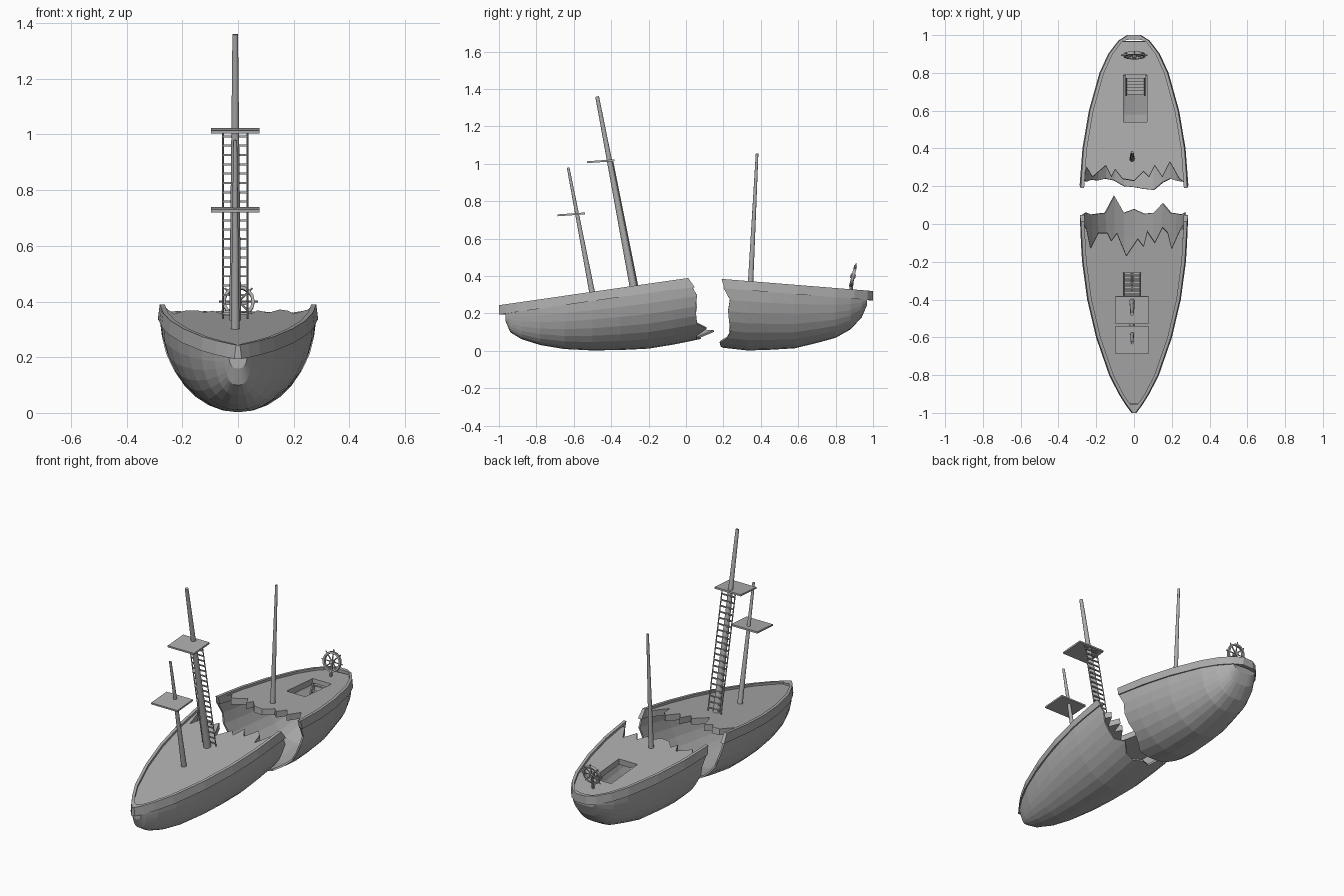
import bpy, bmesh, math
from mathutils import Vector, Matrix

cube = bpy.data.objects.get("Cube")
if cube:
    bpy.data.objects.remove(cube)

grey = bpy.data.materials.new("weathered_grey")
grey.use_nodes = True
COLOUR = (0.42, 0.42, 0.42, 1)
grey.diffuse_color = COLOUR
grey.node_tree.nodes["Principled BSDF"].inputs["Base Color"].default_value = COLOUR


def finish(name, bm, thickness=0, recalc=True):
    if recalc:
        bmesh.ops.recalc_face_normals(bm, faces=bm.faces)
    mesh = bpy.data.meshes.new(name)
    bm.to_mesh(mesh)
    bm.free()
    mesh.materials.append(grey)
    obj = bpy.data.objects.new(name, mesh)
    bpy.context.collection.objects.link(obj)
    if thickness:
        mod = obj.modifiers.new("thickness", "SOLIDIFY")
        mod.thickness = thickness
        mod.offset = -1
    return obj


def lerp(table, y):
    for (a, u), (b, v) in zip(table, table[1:]):
        if y <= b:
            return u + (v - u) * max(0, (y - a) / (b - a))
    return table[-1][1]


def pole(bm, a, b, r1, r2, sides=8):
    a, b = Vector(a), Vector(b)
    turn = (b - a).to_track_quat("Z", "Y").to_matrix().to_4x4()
    bmesh.ops.create_cone(bm, cap_ends=True, segments=sides, radius1=r1, radius2=r2,
                          depth=(b - a).length, matrix=Matrix.Translation((a + b) / 2) @ turn)


def box(bm, centre, size, tilt=0):
    bmesh.ops.create_cube(bm, size=1, matrix=Matrix.Translation(centre)
                          @ Matrix.Rotation(tilt, 4, "X") @ Matrix.Diagonal((*size, 1)))


# Half widths, keel heights and rim heights along the ship
WIDTH = [(-1, .006), (-.96, .036), (-.9, .074), (-.8, .125), (-.6, .194), (-.4, .241),
         (-.2, .268), (0, .28), (.2, .281), (.4, .266), (.6, .232), (.8, .176),
         (.9, .13), (.97, .077), (1, .03)]
BOW_KEEL = [(-.965, .16), (-.94, .1), (-.9, .07), (-.8, .035), (-.65, .01), (-.45, 0),
            (-.2, .012), (0, .045), (.15, .08)]
STERN_KEEL = [(.17, .02), (.35, 0), (.6, .015), (.8, .07), (.88, .115), (.94, .18), (.97, .25)]


def bow_rim(y):
    return .2 + .144 * (y + .96)


def stern_rim(y):
    return .335 - .08 * (y - .19)


# Hull shell: rounded sections, fuller toward the ends, with a torn edge
def hull(name, stations, keel, rim, torn):
    bm = bmesh.new()
    n = len(torn) - 1
    rows = [[y] * (n + 1) for y in stations] + [torn]
    grid = []
    for row in rows:
        line = []
        for i, y in enumerate(row):
            a = math.pi * i / n
            w, top = lerp(WIDTH, y), rim(y) + .004
            side = math.copysign(abs(math.cos(a)) ** (1 - .4 * y ** 4), math.cos(a))
            line.append(bm.verts.new((-w * side, y,
                                      top - (top - lerp(keel, y)) * math.sin(a))))
        grid.append(line)
    for p, q in zip(grid, grid[1:]):
        for i in range(n):
            bm.faces.new((p[i], p[i + 1], q[i + 1], q[i]))
    bm.faces.new(grid[0])
    # Outward normals: the bottom must face down
    bmesh.ops.recalc_face_normals(bm, faces=bm.faces)
    low = min(bm.faces, key=lambda f: f.calc_center_median().z)
    if low.normal.z > 0:
        bmesh.ops.reverse_faces(bm, faces=bm.faces)
    finish(name, bm, .01, False)


hull("bow_hull", [-.965, -.94, -.88, -.78, -.65, -.5, -.35, -.2, -.07], BOW_KEEL, bow_rim,
     [.03, .05, .06, .05, .055, .06, .15, .06, .08, .055, .06, .11, .06, .055, .05, .06, .03])
hull("stern_hull", [.968, .94, .88, .8, .7, .58, .45, .33], STERN_KEEL, stern_rim,
     [.2, .235, .225, .235, .23, .24, .23, .2, .195, .185, .18, .22, .24, .23, .225, .235, .2])


# Bulwark: strip leaning slightly inward, following the plan outline
def bulwark(name, ys, rim, tear):
    bm = bmesh.new()
    path = [(-1, y) for y in ys] + [(1, y) for y in reversed(ys)]
    rings = []
    for k, (side, y) in enumerate(path):
        w, z = lerp(WIDTH, y), rim(y)
        inner, iy = max(w - .017, .002), min(max(y, -.955), .978)
        shift = tear if k in (0, len(path) - 1) else 0
        rings.append([bm.verts.new(p) for p in (
            (side * (w + .007), y + shift, z), (side * (w + .001), y, z + .05),
            (side * inner, iy, z + .05), (side * inner, iy + shift, z))])
    for p, q in zip(rings, rings[1:]):
        for i in range(4):
            j = (i + 1) % 4
            bm.faces.new((p[i], p[j], q[j], q[i]))
    bm.faces.new(rings[0])
    bm.faces.new(rings[-1])
    finish(name, bm)


bulwark("bow_bulwark", [.012, -.1, -.2, -.3, -.4, -.5, -.6, -.7, -.8, -.9, -.96, -1],
        bow_rim, .035)
bulwark("stern_bulwark", [.19, .3, .4, .5, .6, .7, .8, .9, .97, 1], stern_rim, .015)


# Deck: plan outline closed by a jagged line, with an optional hatch
def deck(name, ys, rim, jag, hatch=()):
    bm = bmesh.new()
    outline = [(lerp(WIDTH, y) - .012, y) for y in ys]
    outline += [(-x, y) for x, y in reversed(outline)]
    for loop in (outline + jag, hatch):
        vs = [bm.verts.new((x, y, rim(y) + .036)) for x, y in loop]
        for i in range(len(vs)):
            bm.edges.new((vs[i - 1], vs[i]))
    bmesh.ops.triangle_fill(bm, use_beauty=True, edges=bm.edges)
    bmesh.ops.dissolve_limit(bm, angle_limit=.01, verts=bm.verts, edges=bm.edges)
    for f in bm.faces:
        f.normal_update()
        if f.normal.z < 0:
            f.normal_flip()
    finish(name, bm, .036, False)


deck("bow_deck", [0, -.1, -.2, -.3, -.4, -.5, -.6, -.7, -.8, -.9, -.95], bow_rim,
     [(-.25, -.03), (-.23, -.13), (-.19, -.05), (-.14, -.05), (-.12, -.09), (-.09, -.05),
      (-.04, -.17), (.02, -.08), (.05, -.12), (.07, -.04), (.11, -.1), (.15, -.02),
      (.18, -.05), (.2, -.13), (.24, -.04)])
deck("stern_deck", [.22, .3, .4, .5, .6, .7, .8, .9, .965], stern_rim,
     [(-.25, .3), (-.22, .25), (-.15, .31), (-.12, .25), (-.1, .29), (-.06, .24), (0, .23),
      (.05, .28), (.08, .25), (.11, .31), (.15, .25), (.19, .33), (.24, .24)],
     [(-.055, .54), (.07, .54), (.07, .79), (-.055, .79)])

# Stairs under the hatch
bm = bmesh.new()
for i in range(6):
    box(bm, (.007, .78 - .017 * i, .295 - .032 * i), (.09, .018, .008))
for x in (-.042, .056):
    box(bm, (x, .738, .212), (.008, .03, .2), math.radians(-28))
finish("hatch_stairs", bm)

# Masts
X = -.01
for name, foot, top, r1, r2 in (
        ("fore_mast", (-.49, .25), (-.63, .98), .016, .007),
        ("main_mast", (-.268, .28), (-.475, 1.36), .022, .01),
        ("aft_mast", (.342, .3), (.38, 1.055), .015, .007)):
    bm = bmesh.new()
    pole(bm, (X, *foot), (X, *top), r1, r2, 16)
    for f in bm.faces:
        f.smooth = len(f.verts) == 4
    finish(name, bm)

# Lookout platforms
for name, y, z in (("fore_platform", -.613, .73), ("main_platform", -.456, 1.014)):
    bm = bmesh.new()
    box(bm, (X, y, z), (.175, .148, .01), math.radians(4))
    finish(name, bm)

# Ladder resting against the main mast
bm = bmesh.new()
foot, top = Vector((X, -.258, .34)), Vector((X, -.392, 1.01))
for dx in (-.044, .044):
    off = Vector((dx, 0, 0))
    pole(bm, foot + off, top + off, .004, .004, 4)
for i in range(20):
    p = foot.lerp(top, (i + .5) / 20)
    box(bm, p, (.088, .007, .007))
finish("ladder", bm)

# Steering wheel and its stand
bm = bmesh.new()
hub = Vector((.002, .893, .4))
tilt = Matrix.Translation(hub) @ Matrix.Rotation(math.radians(-14), 4, "X")


def around(r, a, y=0):
    return tilt @ Vector((r * math.cos(a), y, r * math.sin(a)))


for k in range(8):
    pole(bm, hub, around(.07, k * math.pi / 4), .0035, .0035, 6)
pole(bm, around(0, 0, -.014), around(0, 0, .014), .012, .012)
pole(bm, (0, .878, .28), hub, .008, .007)
steps = 16
section = ((.047, -.008), (.058, -.008), (.058, .008), (.047, .008))
rim_rings = [[bm.verts.new(around(r, 2 * math.pi * s / steps, y)) for r, y in section]
             for s in range(steps)]
for s in range(steps):
    p, q = rim_rings[s - 1], rim_rings[s]
    for i in range(4):
        bm.faces.new((p[i - 1], p[i], q[i], q[i - 1]))
finish("steering_wheel", bm)
